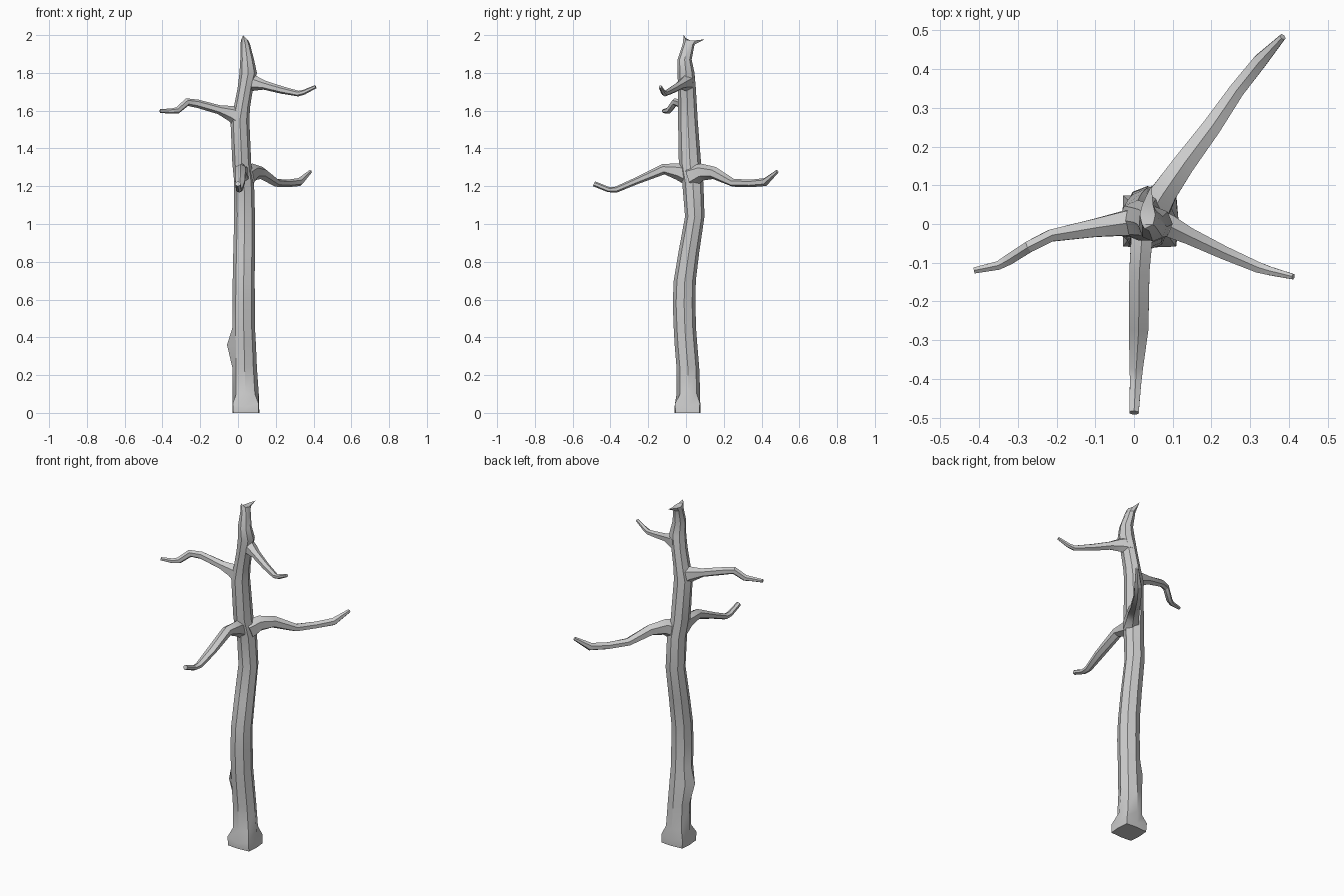
import bpy, bmesh
from math import cos, sin, pi
from mathutils import Vector

SIDES = 8


def skin(name, rings):
    """Bridge a list of equal-sized point rings into a closed, capped tube."""
    bm = bmesh.new()
    vr = [[bm.verts.new(p) for p in r] for r in rings]
    n = len(vr[0])
    for a, b in zip(vr, vr[1:]):
        for i in range(n):
            j = (i + 1) % n
            bm.faces.new((a[i], a[j], b[j], b[i]))
    bm.faces.new(vr[0][::-1])
    for tri in bmesh.ops.triangulate(bm, faces=[bm.faces.new(vr[-1])])["faces"]:
        pass
    bmesh.ops.recalc_face_normals(bm, faces=bm.faces[:])
    me = bpy.data.meshes.new(name)
    bm.to_mesh(me)
    bm.free()
    ob = bpy.data.objects.new(name, me)
    bpy.context.collection.objects.link(ob)
    bpy.ops.object.select_all(action='DESELECT')
    ob.select_set(True)
    bpy.context.view_layer.objects.active = ob
    bpy.ops.object.shade_smooth_by_angle(angle=pi / 6)
    return ob


def trunk_ring(z, x0, x1, y0, y1):
    cx, cy, rx, ry = (x0 + x1) / 2, (y0 + y1) / 2, (x1 - x0) / 2, (y1 - y0) / 2
    return [Vector((cx + rx * cos(2 * pi * i / SIDES), cy + ry * sin(2 * pi * i / SIDES), z))
            for i in range(SIDES)]


def branch(name, path, sides=6):
    """Tapered limb: path entries are (x, y, z, half width, half height)."""
    pts = [Vector(p[:3]) for p in path]
    rings = []
    for i, (x, y, z, w, h) in enumerate(path):
        d = (pts[min(i + 1, len(pts) - 1)] - pts[max(i - 1, 0)]).normalized()
        side = d.cross(Vector((0, 0, 1))).normalized()
        up = side.cross(d)
        rings.append([pts[i] + side * w * cos(2 * pi * k / sides + pi / 6)
                      + up * h * sin(2 * pi * k / sides + pi / 6) for k in range(sides)])
    return skin(name, rings)


# Trunk: height, x extents, y extents
profile = [
    (0.00, -0.04, 0.125, -0.07, 0.085), (0.035, -0.04, 0.12, -0.07, 0.085),
    (0.10, -0.03, 0.11, -0.05, 0.075), (0.24, -0.03, 0.10, -0.05, 0.07),
    (0.36, -0.03, 0.095, -0.06, 0.06), (0.45, -0.03, 0.09, -0.065, 0.053),
    (0.58, -0.03, 0.09, -0.07, 0.05), (0.70, -0.028, 0.088, -0.065, 0.052),
    (0.85, -0.025, 0.09, -0.04, 0.07), (1.04, -0.02, 0.09, -0.005, 0.098),
    (1.22, -0.02, 0.085, -0.02, 0.092), (1.32, -0.03, 0.07, -0.038, 0.08),
    (1.55, -0.04, 0.06, -0.042, 0.062), (1.62, -0.022, 0.064, -0.042, 0.058),
    (1.72, -0.002, 0.08, -0.042, 0.052), (1.80, 0.008, 0.10, -0.045, 0.045),
    (1.87, 0.012, 0.085, -0.045, 0.03), (1.95, 0.014, 0.064, -0.018, 0.045),
    (1.972, 0.015, 0.055, -0.012, 0.06)]
rings = [trunk_ring(*p) for p in profile]

# Root flare lobes on the diagonals
for r, out in zip(rings[:2], (1.15, 1.2)):
    c = sum(r, Vector()) / SIDES
    for i in range(SIDES):
        r[i] = c + (r[i] - c) * (out if i % 2 else 0.88)
        r[i].z = 0.0 if r is rings[0] else (0.05 if i % 2 else 0.03)
# Knot on the left side
rings[4][4].x -= 0.028
rings[4][3].x -= 0.012
# Splintered break at the tip
rings[-1][2] += Vector((0.01, 0.04, 0.006))
rings[-1][6] += Vector((-0.008, 0.0, 0.028))
rings[-1][5].z += 0.012
rings[-1][7].z += 0.004
skin("trunk", rings)

# Limbs
branch("front_branch", [
    (0.024, 0.03, 1.25, 0.045, 0.055), (0.02, -0.04, 1.278, 0.032, 0.045),
    (0.014, -0.12, 1.29, 0.03, 0.028), (0.012, -0.27, 1.225, 0.029, 0.018),
    (0.006, -0.37, 1.182, 0.02, 0.016), (0.004, -0.41, 1.182, 0.017, 0.014),
    (0.0, -0.487, 1.213, 0.014, 0.014)])
branch("back_branch", [
    (0.045, 0.03, 1.25, 0.05, 0.06), (0.08, 0.085, 1.275, 0.038, 0.045),
    (0.125, 0.15, 1.27, 0.033, 0.033), (0.20, 0.25, 1.218, 0.028, 0.021),
    (0.265, 0.345, 1.215, 0.023, 0.02), (0.325, 0.42, 1.222, 0.021, 0.022),
    (0.384, 0.483, 1.278, 0.009, 0.01)])
branch("left_branch", [
    (0.02, 0.005, 1.56, 0.045, 0.06), (-0.035, 0.0, 1.585, 0.035, 0.042),
    (-0.10, -0.01, 1.605, 0.027, 0.024), (-0.215, -0.03, 1.637, 0.018, 0.022),
    (-0.27, -0.058, 1.645, 0.017, 0.021), (-0.32, -0.09, 1.602, 0.016, 0.018),
    (-0.35, -0.107, 1.598, 0.013, 0.014), (-0.413, -0.12, 1.598, 0.009, 0.01)])
branch("right_branch", [
    (0.04, 0.015, 1.75, 0.04, 0.055), (0.09, -0.005, 1.745, 0.033, 0.04),
    (0.14, -0.03, 1.735, 0.025, 0.024), (0.23, -0.073, 1.71, 0.02, 0.02),
    (0.32, -0.112, 1.69, 0.016, 0.015), (0.35, -0.121, 1.698, 0.013, 0.013),
    (0.411, -0.136, 1.727, 0.008, 0.009)])
